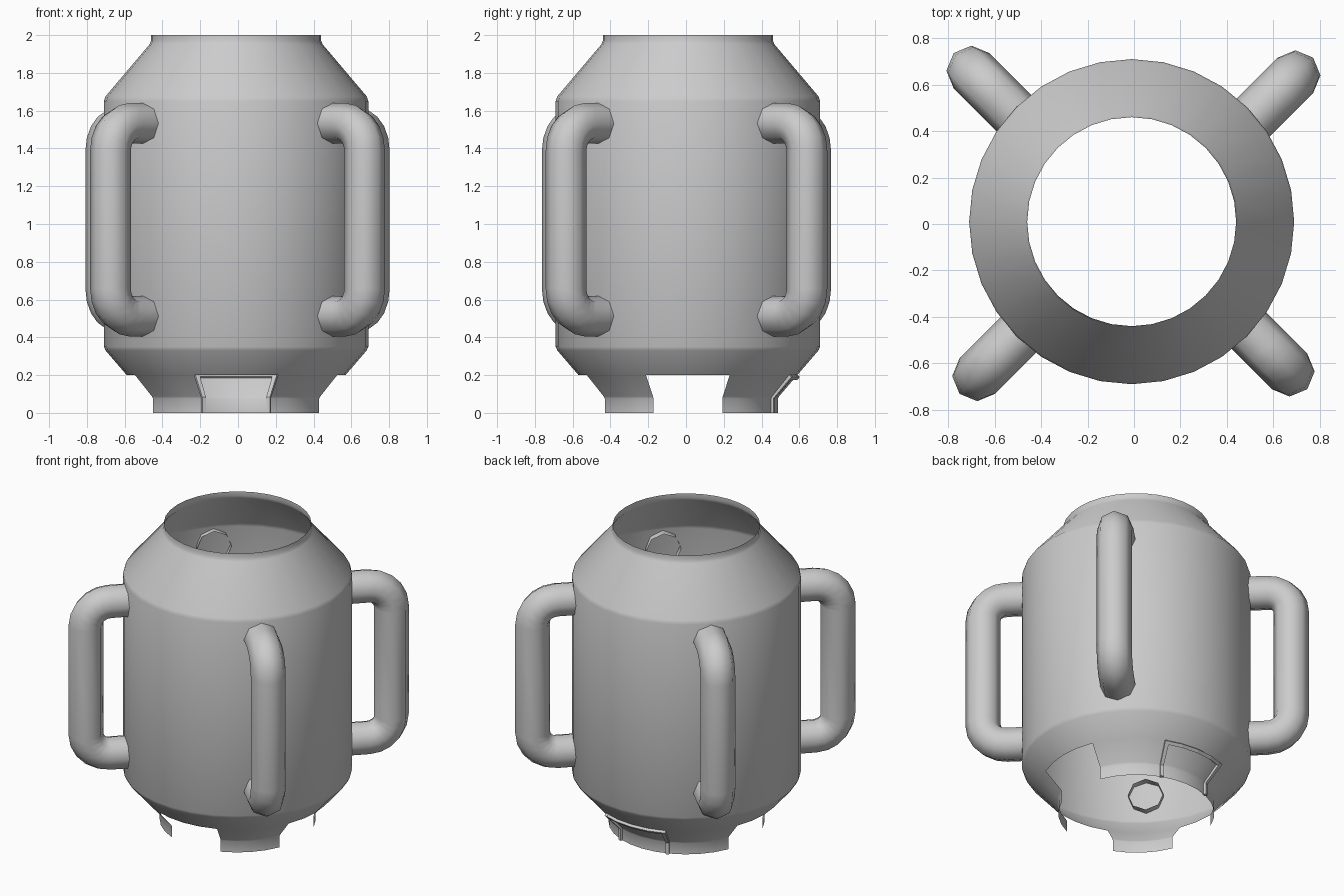
import bpy, bmesh
from math import sin, cos, pi, radians
from mathutils import Vector

if "Cube" in bpy.data.objects:
    bpy.data.objects.remove(bpy.data.objects["Cube"])

CX, CY, SEG = -0.01, 0.01, 32


def finish(name, bm, recalc=True):
    if recalc:
        bmesh.ops.recalc_face_normals(bm, faces=bm.faces[:])
    for f in bm.faces:
        f.smooth = True
    me = bpy.data.meshes.new(name)
    bm.to_mesh(me)
    bm.free()
    ob = bpy.data.objects.new(name, me)
    bpy.context.collection.objects.link(ob)
    return ob


def polar(r, a, z):
    return Vector((CX + r * cos(a), CY + r * sin(a), z))


# Body: open lathed shell, with foot openings on front, left and right
profile = [(.476, 0), (.476, .075), (.483, .088), (.579, .20), (.691, .33), (.70, .35),
           (.70, 1.65), (.692, 1.675), (.459, 1.95), (.45, 1.97), (.45, 2.0)]
bm = bmesh.new()
rings = [[bm.verts.new(polar(r, 2 * pi * i / SEG, z)) for i in range(SEG)] for r, z in profile]
for k in range(len(rings) - 1):
    for i in range(SEG):
        opening = k < 3 and min(abs((i + .5) - c) for c in (0, 16, 24, 32)) < 2
        if not opening:
            j = (i + 1) % SEG
            bm.faces.new((rings[k][i], rings[k][j], rings[k + 1][j], rings[k + 1][i]))
bmesh.ops.delete(bm, geom=[v for v in bm.verts if not v.link_faces], context='VERTS')
finish("body_shell", bm)


# Hatch rim: slim raised frame around the closed rear foot panel
def rim_strip(bm, stations):
    """Each station is a four-point section; join them into a closed bar."""
    secs = [[bm.verts.new(p) for p in s] for s in stations]
    for a, b in zip(secs, secs[1:]):
        for i in range(4):
            j = (i + 1) % 4
            bm.faces.new((a[i], a[j], b[j], b[i]))
    bm.faces.new(secs[0])
    bm.faces.new(secs[-1][::-1])


bm = bmesh.new()
for a0, a1 in ((67.5, 70), (110, 112.5)):
    a0, a1 = radians(a0), radians(a1)
    rim_strip(bm, [[polar(r - .008, a0, z + d), polar(r - .008, a1, z + d),
                    polar(r + .014, a1, z - d), polar(r + .014, a0, z - d)]
                   for r, z, d in ((.476, 0, 0), (.476, .08, .004), (.579, .20, .01))])
rim_strip(bm, [[polar(.571, a, .21), polar(.593, a, .19), polar(.578, a, .173), polar(.557, a, .193)]
               for a in [radians(67.5 + 11.25 * i) for i in range(5)]])
rim = finish("hatch_rim", bm)
for p in rim.data.polygons:
    p.use_smooth = False


# Handles: eight-sided open tubes that just pierce the shell
def handle(name, x, y):
    out = Vector((x, y, 0)).normalized()
    out = Vector((1 if x > 0 else -1, 1 if y > 0 else -1, 0)).normalized()
    side = Vector((-out.y, out.x, 0))
    base, top, low, bend, rad = Vector((x, y, 0)), 1.533, .512, .145, .108
    path = [(-.29, top, 90)]                      # offset from grip, height, tangent angle
    for i in range(6):
        t = radians(90 - 18 * i)
        path.append((-bend + bend * cos(t), top - bend + bend * sin(t), 90 - 18 * i))
    for i in range(6):
        t = radians(-18 * i)
        path.append((-bend + bend * cos(t), low + bend + bend * sin(t), -18 * i))
    path.append((-.29, low, -90))
    bm = bmesh.new()
    loops = []
    for o, z, a in path:
        n = out * cos(radians(a)) + Vector((0, 0, sin(radians(a))))
        c = base + out * o + Vector((0, 0, z))
        loops.append([bm.verts.new(c + rad * (n * cos(pi * i / 4) + side * sin(pi * i / 4)))
                      for i in range(8)])
    for a, b in zip(loops, loops[1:]):
        for i in range(8):
            j = (i + 1) % 8
            bm.faces.new((a[i], b[i], b[j], a[j]))
    finish(name, bm)


for name, x, y in (("front_right", .67, -.635), ("back_right", .695, .64),
                   ("back_left", -.70, .66), ("front_left", -.675, -.655)):
    handle(name + "_handle", x, y)
